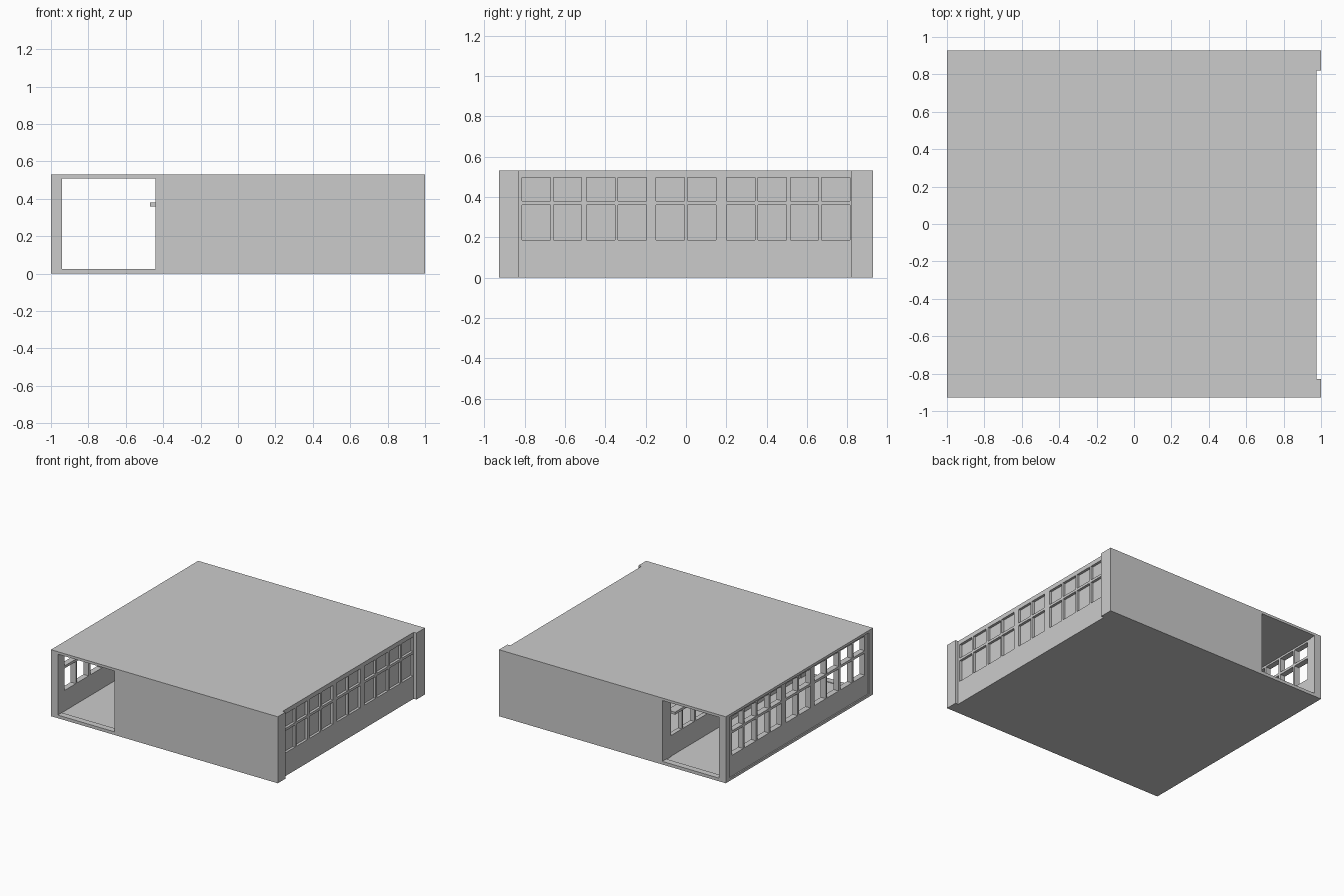
import bpy, bmesh

if "Cube" in bpy.data.objects:
    bpy.data.objects.remove(bpy.data.objects["Cube"])

W, D, H = 1.0, 0.927, 0.53      # half width, half depth, height
SLAB = 0.02                     # floor and roof thickness
REC = 0.975                     # recessed window wall on the right
SILL, MID0, MID1, HEAD = 0.185, 0.36, 0.38, 0.495


def box(name, x0, x1, y0, y1, z0, z1):
    bm = bmesh.new()
    bmesh.ops.create_cube(bm, size=1)
    for v in bm.verts:
        v.co = ((x0, x1)[v.co.x > 0], (y0, y1)[v.co.y > 0], (z0, z1)[v.co.z > 0])
    return finish(bm, name)


def finish(bm, name):
    me = bpy.data.meshes.new(name)
    bm.to_mesh(me)
    bm.free()
    ob = bpy.data.objects.new(name, me)
    bpy.context.collection.objects.link(ob)
    return ob


def grid_wall(name, us, vs, is_hole, place, direction):
    """Wall on a grid of cells; cells that are holes stay open, then it is thickened."""
    bm = bmesh.new()
    for i in range(len(us) - 1):
        for j in range(len(vs) - 1):
            if not is_hole(i, j):
                corners = [(us[i], vs[j]), (us[i + 1], vs[j]),
                           (us[i + 1], vs[j + 1]), (us[i], vs[j + 1])]
                bm.faces.new([bm.verts.new(place(*c)) for c in corners])
    bmesh.ops.remove_doubles(bm, verts=bm.verts, dist=1e-5)
    res = bmesh.ops.extrude_face_region(bm, geom=bm.faces[:], use_keep_orig=True)
    moved = [g for g in res["geom"] if isinstance(g, bmesh.types.BMVert)]
    bmesh.ops.translate(bm, verts=moved, vec=direction)
    bmesh.ops.recalc_face_normals(bm, faces=bm.faces)
    bmesh.ops.dissolve_limit(bm, angle_limit=0.01, verts=bm.verts, edges=bm.edges)
    return finish(bm, name)


def window_wall(name, x0, x1, y0, y1, scale=1.0):
    """Five pairs of windows in two rows."""
    us = [y0]
    for c in (-0.665, -0.345, 0.0, 0.35, 0.665):
        us += [scale * (c + o) for o in (-0.148, -0.008, 0.008, 0.148)]
    us.append(y1)
    vs = [SLAB, SILL, MID0, MID1, HEAD, H - SLAB]
    return grid_wall(name, us, vs, lambda i, j: i % 2 == 1 and j in (1, 3),
                     lambda u, v: (x0, u, v), (x1 - x0, 0, 0))


def end_wall(name, y, thick):
    """Solid end wall with the tall corridor opening on the left."""
    us, vs = [-W, -0.94, -0.44, REC], [SLAB, SLAB + 0.005, H - SLAB]
    return grid_wall(name, us, vs, lambda i, j: i == 1 and j == 1,
                     lambda u, v: (u, y, v), (0, thick, 0))


# floor and roof
box("floor", -W, REC, -D, D, 0, SLAB)
box("roof", -W, REC, -D, D, H - SLAB, H)

# front and back walls
end_wall("front_wall", -D, 0.05)
end_wall("back_wall", D, -0.05)

# right corner piers
box("pier_front_right", 0.92, W, -D, -0.83, 0, H)
box("pier_back_right", 0.92, W, 0.82, D, 0, H)

# window walls: outer right, outer left and the corridor side
window_wall("right_window_wall", REC, 0.935, -0.83, 0.82)
window_wall("left_window_wall", -0.99, -0.945, -D + 0.05, D - 0.05, 1.03)
window_wall("corridor_window_wall", -0.435, -0.40, -D + 0.05, D - 0.05)

# piers at both ends of the corridor wall
for tag, s in (("front", -1), ("back", 1)):
    a, b = sorted((s * (D - 0.05), s * 0.82))
    box("corridor_pier_" + tag, -0.44, -0.39, a, b, SLAB, H - SLAB)

# glazing behind the right windows
box("right_glass", 0.945, 0.955, -0.82, 0.815, SILL - 0.02, HEAD + 0.01)

# small ledge on the corridor wall
box("corridor_ledge", -0.47, -0.435, 0.52, 0.81, MID0, MID1)
